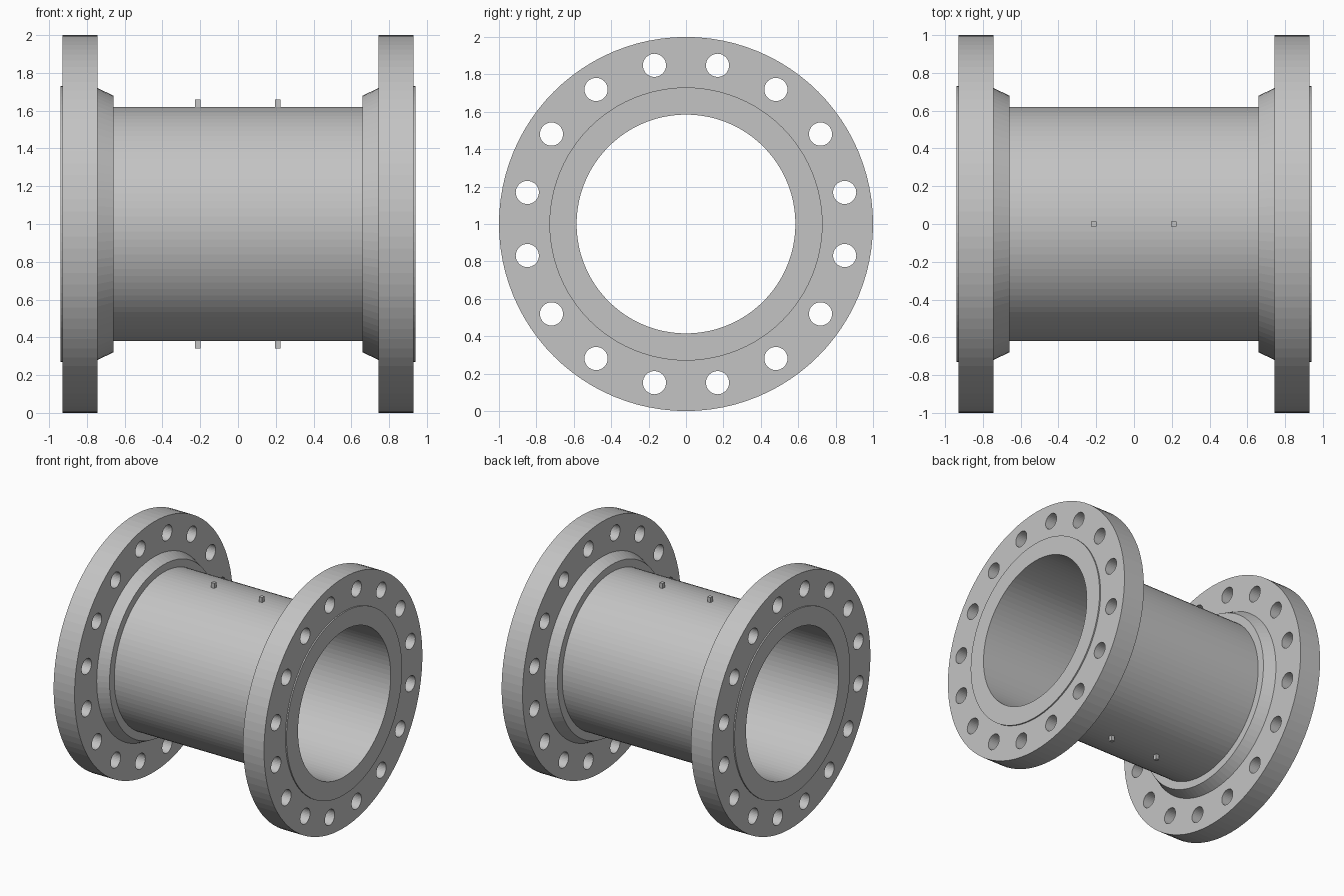
import bpy, bmesh
from math import sin, cos, pi
from mathutils import Matrix, Vector

SEGMENTS = 96
BOLTS = 16
AXIS_Z = 1.0

if "Cube" in bpy.data.objects:
    bpy.data.objects.remove(bpy.data.objects["Cube"], do_unlink=True)

steel = bpy.data.materials.new("plain grey steel")
steel.use_nodes = True
GREY = (0.55, 0.55, 0.55, 1)
steel.diffuse_color = GREY
steel.node_tree.nodes["Principled BSDF"].inputs["Base Color"].default_value = GREY


def make_object(name, bm):
    bmesh.ops.recalc_face_normals(bm, faces=bm.faces)
    mesh = bpy.data.meshes.new(name)
    bm.to_mesh(mesh)
    bm.free()
    mesh.materials.append(steel)
    obj = bpy.data.objects.new(name, mesh)
    bpy.context.collection.objects.link(obj)
    return obj


def lathe(name, profile):
    """Revolve a closed (x, radius) profile around the pipe axis."""
    bm = bmesh.new()
    rings = []
    for i in range(SEGMENTS):
        a = 2 * pi * i / SEGMENTS
        rings.append([bm.verts.new((x, r * sin(a), AXIS_Z + r * cos(a)))
                      for x, r in profile])
    n = len(profile)
    for i in range(SEGMENTS):
        p, q = rings[i], rings[(i + 1) % SEGMENTS]
        for j in range(n):
            k = (j + 1) % n
            bm.faces.new((p[j], p[k], q[k], q[j]))
    return make_object(name, bm)


def bolt_cutter(side):
    """Ring of cylinders running through one flange."""
    bm = bmesh.new()
    for i in range(BOLTS):
        a = 2 * pi * (i + 0.5) / BOLTS
        spot = Vector((side * 0.84, 0.865 * sin(a), AXIS_Z + 0.865 * cos(a)))
        bmesh.ops.create_cone(
            bm, cap_ends=True, segments=32, radius1=0.062, radius2=0.062, depth=0.4,
            matrix=Matrix.Translation(spot) @ Matrix.Rotation(pi / 2, 4, 'Y'))
    cutter = make_object("bolt_hole_cutter", bm)
    cutter.hide_render = True
    return cutter


# Pipe body
lathe("pipe", [(-0.7, 0.585), (0.7, 0.585), (0.7, 0.62), (-0.7, 0.62)])

# Flanges with tapered hub, raised sealing face and bolt holes
FLANGE = [(0.66, 0.585), (0.66, 0.68), (0.745, 0.72), (0.745, 1.0),
          (0.93, 1.0), (0.93, 0.73), (0.94, 0.73), (0.94, 0.585)]
for side, label in ((1, "left"), (-1, "right")):
    flange = lathe(label + "_flange", [(side * x, r) for x, r in FLANGE])
    cutter = bolt_cutter(side)
    cut = flange.modifiers.new("bolt holes", 'BOOLEAN')
    cut.operation = 'DIFFERENCE'
    cut.solver = 'EXACT'
    cut.object = cutter
    # Bake the holes and drop the cutter
    bpy.context.view_layer.update()
    graph = bpy.context.evaluated_depsgraph_get()
    baked = bpy.data.meshes.new_from_object(flange.evaluated_get(graph))
    flange.modifiers.clear()
    flange.data = baked
    bpy.data.objects.remove(cutter, do_unlink=True)

# Small square studs above and below the pipe
for x, label in ((-0.213, "right"), (0.21, "left")):
    for up, level in ((1, "top"), (-1, "bottom")):
        bm = bmesh.new()
        bmesh.ops.create_cube(
            bm, size=1,
            matrix=Matrix.Translation((x, 0, AXIS_Z + up * 0.63))
            @ Matrix.Diagonal((0.028, 0.028, 0.06, 1)))
        make_object(f"{level}_{label}_stud", bm)
